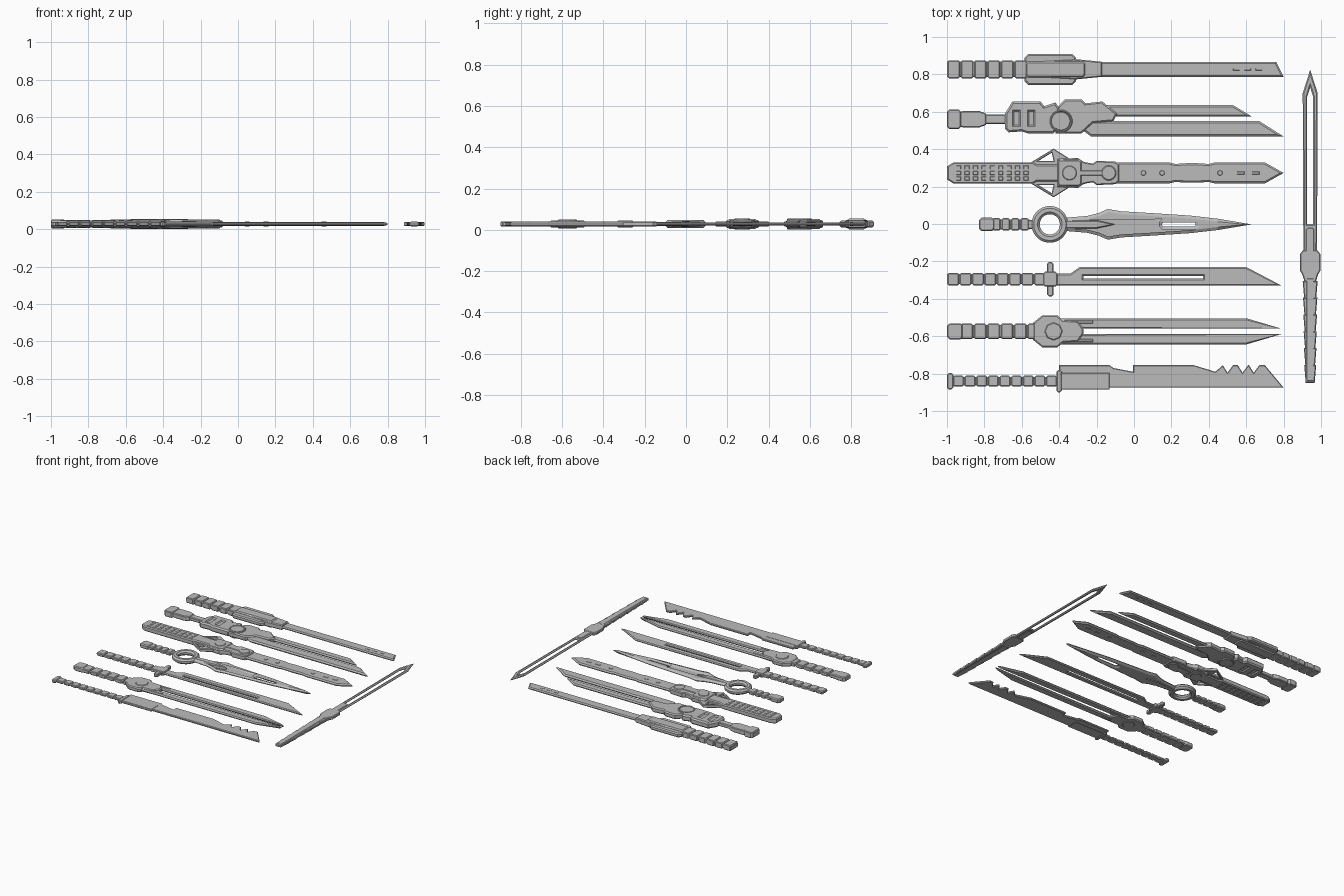
import bpy, bmesh
from math import sin, cos, pi
from mathutils import Vector

cube = bpy.data.objects.get("Cube")
if cube:
    bpy.data.objects.remove(cube, do_unlink=True)

MID = .028
steel = bpy.data.materials.new("steel_grey")
steel.use_nodes = True
GREY = (.5, .5, .5, 1)
steel.diffuse_color = GREY
steel.node_tree.nodes["Principled BSDF"].inputs["Base Color"].default_value = GREY


# Outline helpers
def box(left, right, half, chamfer=0, mid=0):
    if not chamfer:
        return [(left, mid - half), (right, mid - half), (right, mid + half), (left, mid + half)]
    c = chamfer
    return mirrored([(left, half - c), (left + c, half), (right - c, half), (right, half - c)], mid)


def mirrored(points, mid=0):
    upper = [(x, mid + y) for x, y in points]
    lower = [(x, mid - y) for x, y in reversed(points) if y > 0]
    return upper + lower


def disc(x, y, radius, sides=32):
    return [(x + radius * cos(2 * pi * i / sides), y + radius * sin(2 * pi * i / sides)) for i in range(sides)]


def inset(points, width):
    result = []
    for i, p in enumerate(points):
        a = (p - points[i - 1]).normalized()
        b = (points[(i + 1) % len(points)] - p).normalized()
        na, nb = Vector((-a.y, a.x)), Vector((-b.y, b.x))
        result.append(p + (na + nb) * width / max(1 + na.dot(nb), .15))
    return result


# Slab: outline with optional holes, half thickness and chamfered rims
def slab(outline, half, rim=.005, holes=()):
    return [outline, *holes], half, rim


def add_slab(bm, loops, half, rim):
    edge = max(half - rim, .002)
    caps = {-half: [], half: []}
    for number, loop in enumerate(loops):
        pts = [Vector(p) for p in loop]
        area = sum(pts[i - 1].cross(pts[i]) for i in range(len(pts)))
        if (area > 0) != (number == 0):
            pts.reverse()
        inner = inset(pts, rim)
        rings = [[bm.verts.new((p.x, p.y, z)) for p in ring]
                 for ring, z in ((inner, -half), (pts, -edge), (pts, edge), (inner, half))]
        for low, high in zip(rings, rings[1:]):
            for i in range(len(pts)):
                bm.faces.new((low[i - 1], low[i], high[i], high[i - 1]))
        for ring, z in ((rings[0], -half), (rings[-1], half)):
            caps[z] += [bm.edges.get((ring[i - 1], ring[i])) for i in range(len(ring))]
    for z, edges in caps.items():
        bmesh.ops.triangle_fill(bm, edges=edges, use_beauty=True, normal=(0, 0, 1 if z > 0 else -1))


def sword(title, y, x=0, turn=0):
    def part(name, *slabs):
        bm = bmesh.new()
        for item in slabs:
            add_slab(bm, *item)
        bmesh.ops.recalc_face_normals(bm, faces=bm.faces[:])
        mesh = bpy.data.meshes.new(title + "_" + name)
        bm.to_mesh(mesh)
        bm.free()
        mesh.materials.append(steel)
        obj = bpy.data.objects.new(mesh.name, mesh)
        obj.location, obj.rotation_euler = (x, y, MID), (0, 0, turn)
        bpy.context.collection.objects.link(obj)
    return part


def grip(left, right, half, count, thick, gap=.006):
    step = (right - left) / count
    wraps = [slab(box(left + i * step + gap / 2, left + (i + 1) * step - gap / 2, half, .007), thick)
             for i in range(count)]
    return [slab(box(left, right, half - .006), thick - .005)] + wraps


# Straight sword with a long boxed guard
part = sword("straight_sword", .827)
part("handle", *grip(-1, -.57, .048, 6, .022))
part("guard", slab(box(-.585, -.31, .083, .02), .017, .008),
     slab(mirrored([(-.59, .04), (-.32, .055), (-.17, .04)]), .02, .006),
     slab(box(-.58, -.26, .043, .012), .027, .008))
part("blade", slab([(-.2, -.04), (.8, -.04), (.76, .04), (-.2, .04)], .009, .008))
part("blade_marks", *[slab(box(x, x + .035, .005), .0105, .001) for x in (.53, .59, .65)])

# Forked sword with a round pivot
part = sword("forked_sword", .56)
part("pommel", slab(box(-1, -.925, .052, .012), .023),
     slab(mirrored([(-.94, .035), (-.91, .045), (-.83, .045), (-.79, .03)]), .019))
part("grip", slab(box(-.82, -.64, .026), .014))
body = [(-.69, -.05), (-.67, -.07), (-.6, -.065), (-.57, -.075), (-.43, -.075), (-.4, -.04),
        (-.4, .06), (-.42, .09), (-.48, .07), (-.5, .095), (-.65, .095), (-.69, .03)]
part("body", slab(body, .016), slab(body, .024, .01,
     holes=[box(x, x + .022, .035, mid=.005) for x in (-.64, -.56)]))
jaw = [(-.42, -.075), (-.28, -.075), (-.22, -.02), (-.11, -.01), (-.09, .03), (-.17, .095),
       (-.26, .085), (-.28, .105), (-.37, .105), (-.39, .085), (-.42, .05)]
part("jaw", slab(jaw, .02, .008))
part("pivot", slab(disc(-.39, -.01, .061), .027, .004, holes=[disc(-.39, -.01, .05)]),
     slab(disc(-.39, -.01, .052), .024))
part("upper_blade", slab([(-.2, .015), (.63, .015), (.53, .075), (-.2, .075)], .01, .009))
part("lower_blade", slab([(-.3, -.04), (-.23, -.092), (.8, -.092), (.67, -.01), (-.3, -.01)], .011, .01))

# Broad sword with an arrow-shaped guard
part = sword("broad_sword", .273)
part("handle", slab(mirrored([(-1, .035), (-.965, .057), (-.54, .057), (-.52, .045), (-.4, .045)]), .02, .007))
part("handle_studs", *[slab(box(-.95 + i * .045, -.925 + i * .045, .01, mid=m), .0225, .002)
                       for i in range(9) for m in (-.03, 0, .03)])
wing = [(-.55, .057), (-.43, .13), (-.35, .08), (-.35, .04), (-.53, .04)]
opening = [(-.51, .065), (-.44, .108), (-.43, .065)]
flip = lambda points: [(x, -y) for x, y in points]
part("guard_wings", slab(wing, .012, .004, holes=[opening]), slab(flip(wing), .012, .004, holes=[flip(opening)]))
part("guard_block", slab(mirrored([(-.41, .075), (-.3, .08), (-.27, .06), (-.25, .055),
                                   (-.22, .05), (-.2, .065), (-.1, .06), (-.08, .045)]), .019, .006),
     slab(box(-.41, -.28, .07, .012), .024, .006))
part("guard_discs", slab(disc(-.345, 0, .04), .0275), slab(disc(-.135, 0, .04), .024),
     slab(box(-.35, -.13, .014), .023, .003))
part("blade", slab(mirrored([(-.1, .056), (.19, .056), (.22, .048), (.28, .052), (.34, .052),
                             (.4, .048), (.43, .056), (.7, .056), (.8, 0)]), .01, .009))
part("blade_bosses", *[slab(disc(x, 0, .014, 16), .0125, .002) for x in (.05, .15, .46)],
     *[slab(box(x, x + .04, .008), .012, .002) for x in (.55, .63)])

# Leaf blade with a ring guard
part = sword("ring_dagger", -.002)
part("handle", slab(box(-.83, -.745, .036, .014), .017, .007), *grip(-.76, -.56, .033, 4, .013),
     slab(box(-.57, -.53, .024), .01))
part("ring", slab(disc(-.45, 0, .098, 48), .019, .012, holes=[disc(-.45, 0, .054, 48)]))
part("blade", slab(mirrored([(-.37, .035), (-.25, .045), (-.19, .06), (-.14, .082), (-.07, .07),
                             (.1, .06), (.3, .047), (.45, .03), (.63, 0)]), .012, .016,
     holes=[box(.15, .33, .012, .008)]))
part("spine", slab(mirrored([(-.37, .022), (-.2, .022), (-.1, 0)]), .0155, .006))

# Slotted sword with a small crossguard
part = sword("slotted_sword", -.295)
part("handle", *grip(-1, -.47, .033, 8, .012, .004))
part("crossguard", slab(box(-.465, -.43, .092, .01), .013), slab(box(-.485, -.41, .04, .01), .016))
part("blade", slab([(-.42, -.035), (.79, -.035), (.6, .065), (-.29, .065), (-.34, .03), (-.42, .03)],
                   .008, .007, holes=[box(-.27, .37, .007, mid=.01)]))

# Twin-pronged sword
part = sword("twin_sword", -.574)
part("handle", slab(mirrored([(-1, .03), (-.985, .043), (-.93, .043), (-.915, .035)]), .018, .006),
     *grip(-.93, -.5, .041, 6, .015))
part("guard", slab(mirrored([(-.54, .045), (-.49, .086), (-.41, .086), (-.38, .06), (-.3, .055), (-.27, .012)]),
                   .017, .007), slab(disc(-.43, 0, .05, 8), .021, .006))
prong = [(-.4, .014), (.79, .014), (.6, .07), (-.4, .07)]
clip = box(-.38, -.22, .008, mid=.05)
part("prongs", slab(prong, .009, .008), slab(flip(prong), .009, .008))
part("prong_clips", slab(clip, .013, .003), slab(flip(clip), .013, .003))

# Notched machete
part = sword("notched_machete", -.84)
part("handle", slab(box(-1, -.965, .044, .01), .012), *grip(-.97, -.41, .029, 9, .01, .005))
part("guard", slab(box(-.415, -.385, .06, .01), .013), slab(box(-.4, -.13, .044), .0095, .003))
teeth = [(x + dx, y) for x in (.61, .55, .47) for dx, y in ((.06, .085), (.03, .045), (.005, .085))]
part("blade", slab([(-.4, -.045), (-.14, -.045), (-.13, -.035), (.8, -.035), (.7, .085)] + teeth +
                   [(.435, .05), (.32, .085), (-.005, .085), (-.005, .05), (-.11, .07), (-.13, .085), (-.4, .085)],
                   .008, .004))

# Open-bladed sword lying crosswise
part = sword("open_sword", 0, .942, pi / 2)
part("blade", slab(mirrored([(-.28, .036), (.7, .04), (.825, 0)]), .008, .007,
                   holes=[mirrored([(0, .016), (.68, .016), (.73, 0)])]))
part("guard", slab(mirrored([(-.31, .03), (-.27, .042), (-.25, .054), (-.16, .054), (-.14, .038)]), .012),
     slab(box(-.25, -.02, .022, .01), .0105, .003))
flares = []
for i in range(6):
    end, wide = -.85 + .09 * i, .032 + .0016 * i
    flares.append(slab(mirrored([(end, wide - .008), (end + .096, wide)]), .011))
part("handle", *flares, slab(box(-.84, -.29, .02), .0125, .003))
